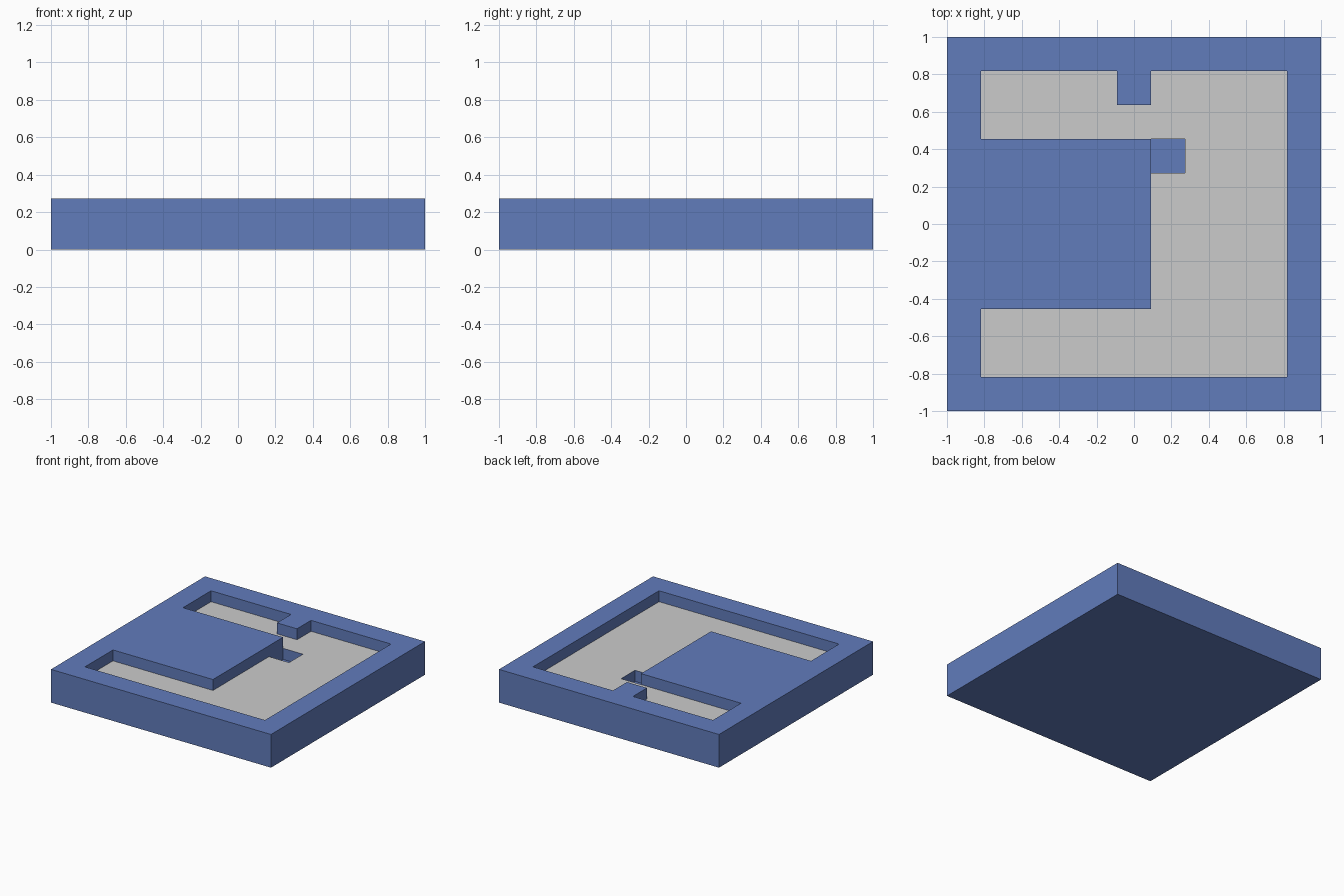
import bpy
import bmesh

if "Cube" in bpy.data.objects:
    bpy.data.objects.remove(bpy.data.objects["Cube"])

U = 2 / 11          # layout grid step: the board is 11 x 11 cells
H = 1.5 * U         # full board height
FLOOR = 1.0 * U     # recessed floor level
PIT = 0.5 * U       # bottom of the small pit


def prism(name, outline, z0, z1=None):
    """Flat outline (in grid steps) at z0, extruded up to z1 when given."""
    bm = bmesh.new()
    face = bm.faces.new([bm.verts.new((x * U, y * U, z0)) for x, y in outline])
    if z1 is not None:
        res = bmesh.ops.extrude_face_region(bm, geom=[face])
        top = [v for v in res["geom"] if isinstance(v, bmesh.types.BMVert)]
        bmesh.ops.translate(bm, verts=top, vec=(0, 0, z1 - z0))
        bmesh.ops.recalc_face_normals(bm, faces=bm.faces)
    elif face.normal.z < 0 or (face.normal_update() or face.normal.z < 0):
        face.normal_flip()
    mesh = bpy.data.meshes.new(name)
    bm.to_mesh(mesh)
    bm.free()
    obj = bpy.data.objects.new(name, mesh)
    bpy.context.collection.objects.link(obj)
    return obj


def rect(x0, y0, x1, y1):
    return [(x0, y0), (x1, y0), (x1, y1), (x0, y1)]


def carve(target, cutter):
    """Subtract the cutter and remove it."""
    mod = target.modifiers.new("carve", 'BOOLEAN')
    mod.operation = 'DIFFERENCE'
    mod.solver = 'EXACT'
    mod.object = cutter
    cutter.hide_render = True
    bpy.context.view_layer.objects.active = target
    bpy.ops.object.modifier_apply(modifier=mod.name)
    bpy.data.objects.remove(cutter, do_unlink=True)


# Recess outline: right column, two arms, small tab from the back rim
before_pit = [(-4.5, -4.5), (4.5, -4.5), (4.5, 4.5), (0.5, 4.5), (0.5, 3.5),
              (-0.5, 3.5), (-0.5, 4.5), (-4.5, 4.5), (-4.5, 2.5), (0.5, 2.5)]
after_pit = [(0.5, -2.5), (-4.5, -2.5)]
notch = [(1.5, 2.5), (1.5, 1.5), (0.5, 1.5)]

# Blue board with stepped recess and pit
board = prism("board", rect(-5.5, -5.5, 5.5, 5.5), 0, H)
carve(board, prism("recess_cutter", before_pit + after_pit, FLOOR, H + 0.1))
carve(board, prism("pit_cutter", rect(0.5, 1.5, 1.5, 2.5), PIT, H + 0.1))

blue = bpy.data.materials.new("blue")
blue.diffuse_color = (0.12, 0.2, 0.5, 1)
blue.use_nodes = True
blue.node_tree.nodes["Principled BSDF"].inputs["Base Color"].default_value = blue.diffuse_color
board.data.materials.append(blue)

# Grey floor sheet, notched around the pit
prism("floor_sheet", before_pit + notch + after_pit, FLOOR + 0.001)
